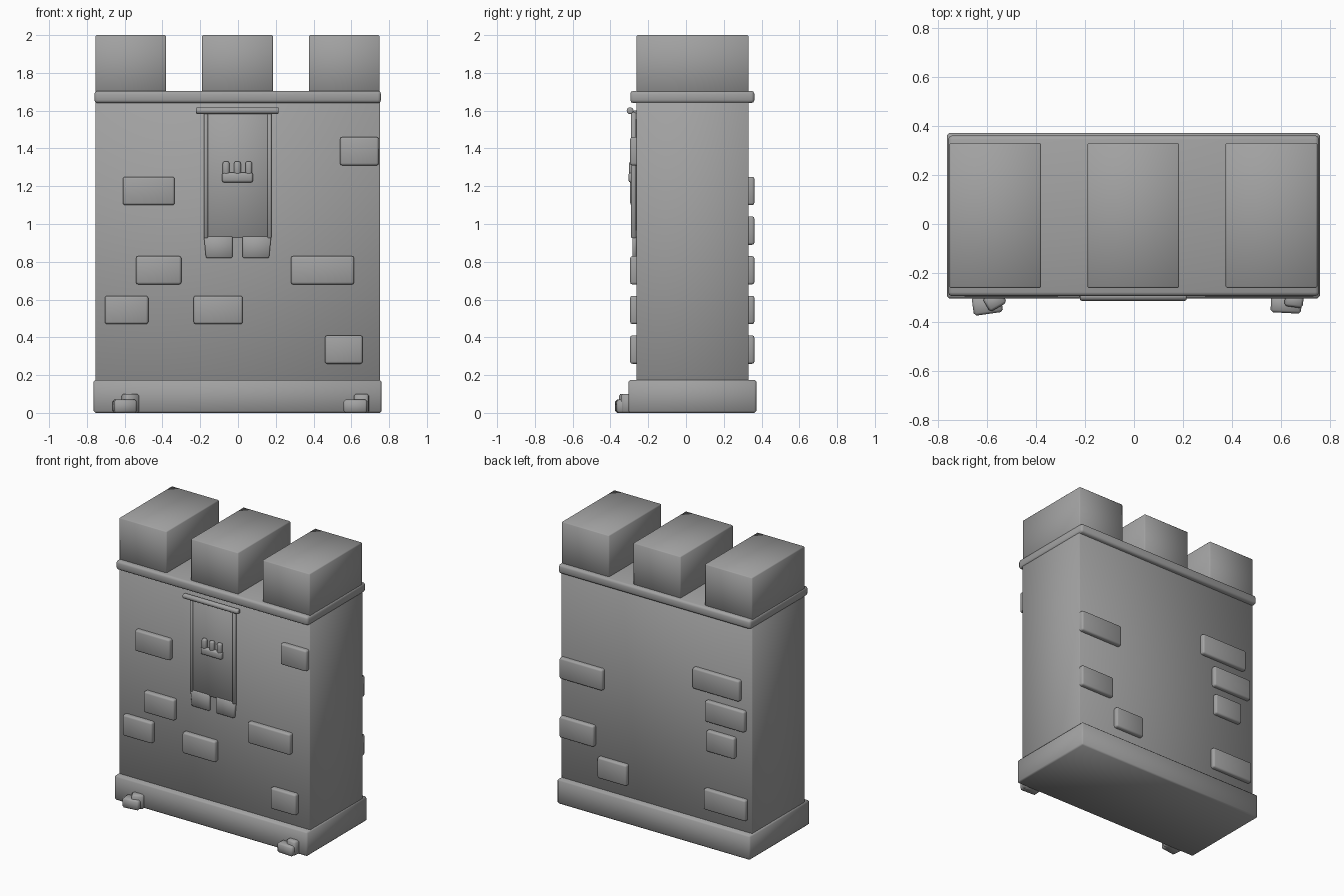
import bpy, bmesh
from math import radians
from mathutils import Matrix, Vector

cube = bpy.data.objects.get("Cube")
if cube:
    bpy.data.objects.remove(cube, do_unlink=True)

stone = bpy.data.materials.new("grey stone")
stone.use_nodes = True
COLOR = (0.36, 0.36, 0.36, 1)
stone.diffuse_color = COLOR
stone.node_tree.nodes["Principled BSDF"].inputs["Base Color"].default_value = COLOR


def finish(name, bm):
    mesh = bpy.data.meshes.new(name)
    bm.to_mesh(mesh)
    bm.free()
    mesh.materials.append(stone)
    for poly in mesh.polygons:
        poly.use_smooth = True
    obj = bpy.data.objects.new(name, mesh)
    bpy.context.collection.objects.link(obj)
    return obj


def box(name, x, y, z, bevel=0.008, segments=1, turn=0):
    """Bevelled block given by its (min, max) range on each axis."""
    bm = bmesh.new()
    bmesh.ops.create_cube(bm, size=1)
    size = Vector((x[1] - x[0], y[1] - y[0], z[1] - z[0]))
    centre = Vector((sum(x), sum(y), sum(z))) / 2
    bmesh.ops.scale(bm, vec=size, verts=bm.verts)
    bmesh.ops.bevel(bm, geom=bm.edges[:], offset=bevel, segments=segments,
                    profile=0.5, affect='EDGES')
    bm.transform(Matrix.Translation(centre) @ Matrix.Rotation(radians(turn), 4, 'Z'))
    return finish(name, bm)


# Wall, plinth and top ledge
box("wall", (-0.755, 0.752), (-0.263, 0.332), (0.1, 1.69), 0.004)
box("plinth", (-0.765, 0.76), (-0.305, 0.372), (0, 0.175), 0.01)
box("ledge", (-0.76, 0.757), (-0.295, 0.362), (1.64, 1.705), 0.016, 2)

# Battlements
for i in range(3):
    left = -0.755 + i * 0.565
    box("battlement", (left, left + 0.375), (-0.262, 0.332), (1.69, 2.0), 0.006)

# Raised bricks: course number, left edge, right edge
COURSE, LOWEST, BRICK_HEIGHT = 0.21, 0.26, 0.15
front_bricks = [(0, 0.46, 0.66), (1, -0.705, -0.475), (1, -0.235, 0.025),
                (2, -0.54, -0.3), (2, 0.28, 0.615), (4, -0.61, -0.335),
                (5, 0.54, 0.745)]
back_bricks = [(0, -0.72, -0.39), (0, 0.22, 0.45), (1, 0.48, 0.75),
               (2, -0.63, -0.41), (3, -0.71, -0.4), (3, 0.41, 0.75),
               (4, -0.67, -0.3)]
for side, bricks, depth in (("front", front_bricks, (-0.296, -0.235)),
                            ("back", back_bricks, (0.3, 0.362))):
    for course, x0, x1 in bricks:
        z0 = LOWEST + course * COURSE
        box(side + "_brick", (x0, x1), depth, (z0, z0 + BRICK_HEIGHT), 0.012, 2)

# Banner with hems and two tails
box("banner_cloth", (-0.175, 0.17), (-0.279, -0.26), (0.925, 1.6), 0.003)
for x in (-0.17, 0.167):
    box("banner_hem", (x - 0.01, x + 0.01), (-0.29, -0.265), (0.925, 1.59), 0.004)
for x0 in (-0.18, 0.025):
    tail = box("banner_tail", (x0, x0 + 0.15), (-0.284, -0.262), (0.82, 0.935), 0.005)
    # Outer bottom corner tapers in slightly
    outer = -1 if x0 < 0 else 1
    for v in tail.data.vertices:
        if v.co.z < 0.85 and outer * v.co.x > 0.1:
            v.co.x -= outer * 0.01

# Banner pole
bm = bmesh.new()
bmesh.ops.create_cone(bm, cap_ends=True, segments=16, radius1=0.018,
                      radius2=0.018, depth=0.437)
rims = [e for e in bm.edges if abs(e.verts[0].co.z - e.verts[1].co.z) < 0.001]
bmesh.ops.bevel(bm, geom=rims, offset=0.007, segments=2, profile=0.5, affect='EDGES')
bm.transform(Matrix.Translation((-0.003, -0.296, 1.6)) @ Matrix.Rotation(radians(90), 4, 'Y'))
finish("banner_pole", bm)

# Crown emblem
box("crown_band", (-0.085, 0.08), (-0.305, -0.27), (1.22, 1.272), 0.012, 2)
for x in (-0.063, -0.003, 0.057):
    box("crown_point", (x - 0.018, x + 0.018), (-0.302, -0.27), (1.255, 1.332), 0.012, 2)

# Loose stones at the foot of the plinth
box("loose_stone", (-0.66, -0.54), (-0.368, -0.29), (0, 0.07), 0.01, 1, 8)
box("loose_stone", (-0.61, -0.53), (-0.345, -0.28), (0, 0.1), 0.01, 1, 30)
box("loose_stone", (0.56, 0.685), (-0.364, -0.29), (0, 0.07), 0.01, 1, -3)
box("loose_stone", (0.617, 0.693), (-0.34, -0.28), (0, 0.1), 0.01, 1, -8)
